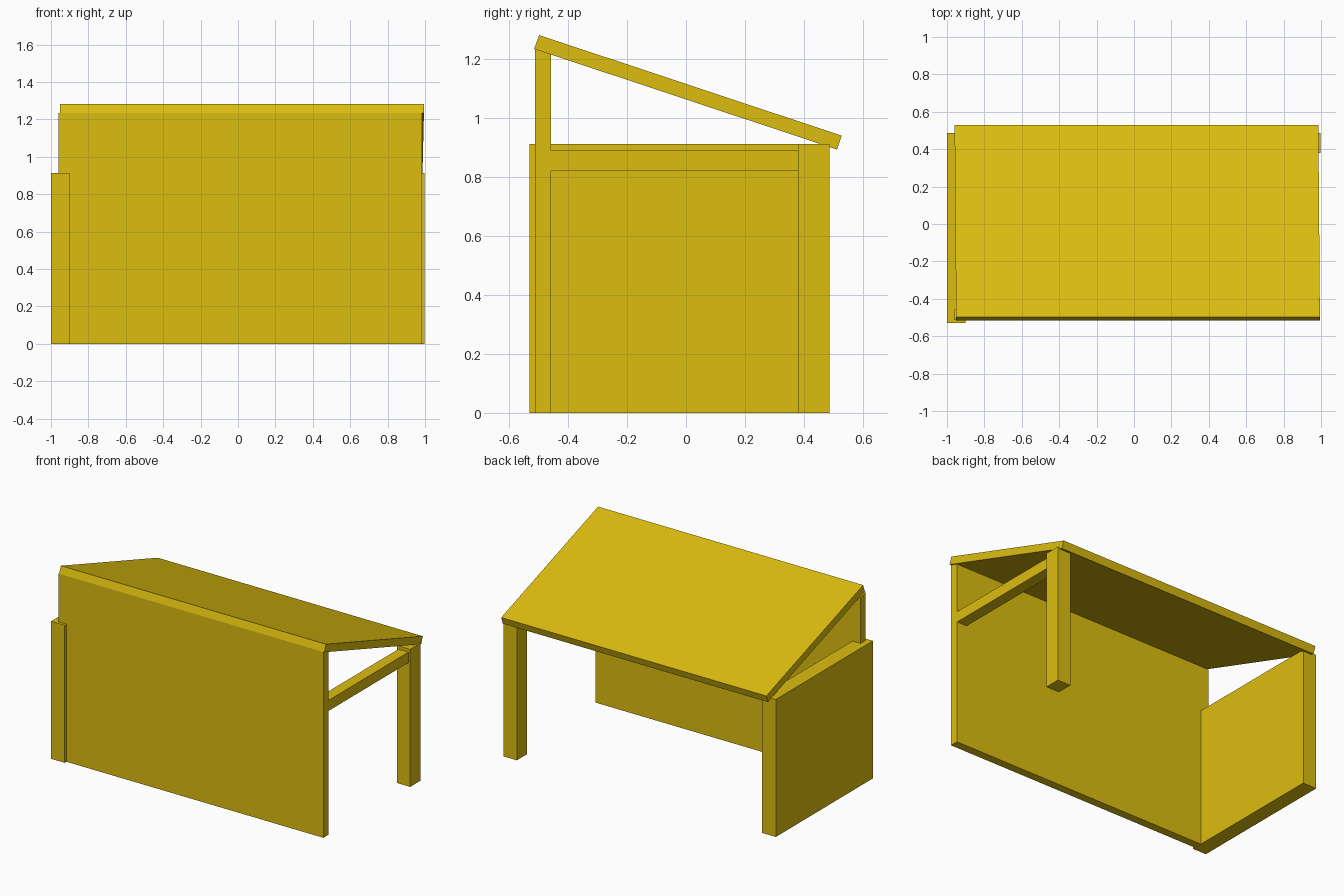
import bpy
import bmesh
from mathutils import Vector

cube = bpy.data.objects.get("Cube")
if cube:
    bpy.data.objects.remove(cube, do_unlink=True)

# Single flat colour
yellow = bpy.data.materials.new("golden_yellow")
yellow.use_nodes = True
colour = (0.72, 0.51, 0.005, 1.0)
yellow.diffuse_color = colour
yellow.node_tree.nodes["Principled BSDF"].inputs["Base Color"].default_value = colour


def prism(name, profile, x0, x1, skew=0.0):
    """Extrude a (y, z) profile from x0 to x1, skewing x along y."""
    bm = bmesh.new()
    face = bm.faces.new([bm.verts.new((x0 + skew * y, y, z)) for y, z in profile])
    moved = bmesh.ops.extrude_face_region(bm, geom=[face])["geom"]
    bmesh.ops.translate(bm, vec=Vector((x1 - x0, 0, 0)),
                        verts=[g for g in moved if isinstance(g, bmesh.types.BMVert)])
    bmesh.ops.recalc_face_normals(bm, faces=bm.faces)
    mesh = bpy.data.meshes.new(name)
    bm.to_mesh(mesh)
    bm.free()
    mesh.materials.append(yellow)
    obj = bpy.data.objects.new(name, mesh)
    bpy.context.collection.objects.link(obj)
    return obj


def box(name, x0, x1, y0, y1, z0, z1):
    return prism(name, [(y0, z0), (y1, z0), (y1, z1), (y0, z1)], x0, x1)


# Thick end panel on the right side
box("side_panel", -1.0, -0.90, -0.53, 0.487, 0, 0.912)

# Tall front wall, its top cut to the roof slope
prism("front_wall", [(-0.512, 0), (-0.457, 0), (-0.457, 1.215), (-0.512, 1.233)],
      -0.96, 0.985)

# Free-standing corner post and the rail joining it to the wall
box("back_post", 0.90, 0.997, 0.38, 0.487, 0, 0.912)
box("side_rail", 0.91, 0.984, -0.457, 0.38, 0.82, 0.89)

# Sloping roof slab, slightly out of square
prism("roof", [(-0.515, 1.234), (0.512, 0.893), (0.528, 0.940), (-0.498, 1.281)],
      -0.955, 0.99, skew=-0.008)
